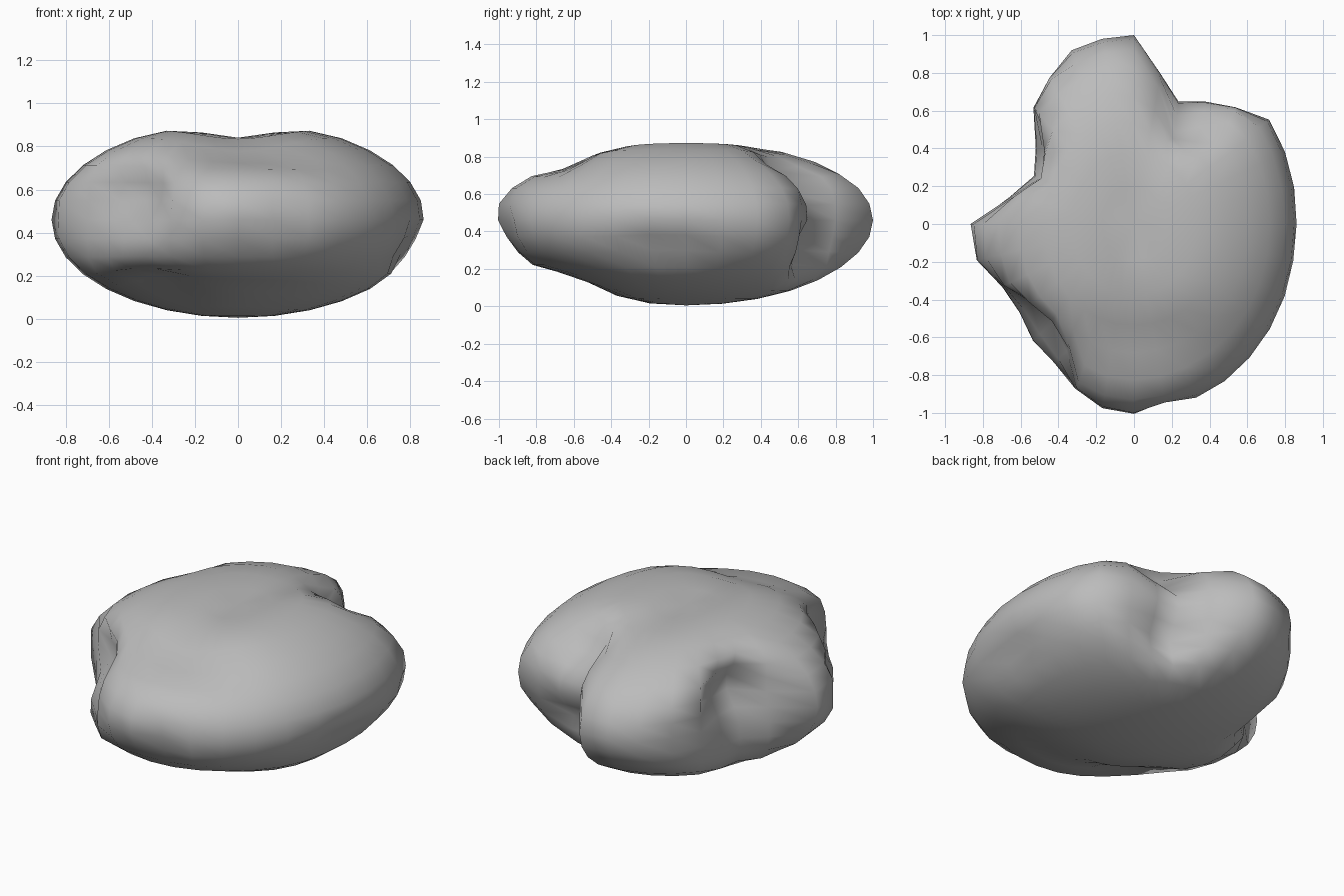
import bpy, bmesh, math
from mathutils import Vector

RX, RY, RZ, CZ = 0.865, 1.0, 0.455, 0.46

# Plan outline of the notched sides, anticlockwise from the right
OUTLINE = [(0.72, 0.55), (0.54, 0.62), (0.23, 0.66), (0.14, 0.80), (0.0, 1.0),
           (-0.17, 0.98), (-0.33, 0.92), (-0.45, 0.77), (-0.535, 0.61),
           (-0.52, 0.40), (-0.53, 0.25), (-0.65, 0.15), (-0.75, 0.05),
           (-0.865, 0.0), (-0.83, -0.20), (-0.70, -0.33), (-0.60, -0.48),
           (-0.535, -0.63), (-0.40, -0.76), (-0.31, -0.88), (-0.17, -0.975),
           (0.0, -1.0), (0.16, -0.94), (0.33, -0.92)]
POLAR = [(math.atan2(y, x) % math.tau, math.hypot(x, y)) for x, y in OUTLINE]

# Dents: centre, push, spread
DENTS = [
    ((0.00, 0.00, 0.90), (0.0, 0.0, -0.075), (0.22, 0.50, 0.30)),    # top hollow
    ((0.05, -0.64, 0.78), (0.0, 0.03, -0.06), (0.40, 0.17, 0.15)),   # front top hollow
    ((0.26, 0.60, 0.74), (-0.02, -0.19, -0.06), (0.22, 0.20, 0.13)), # back right crease
    ((0.30, 0.62, 0.27), (-0.03, -0.13, 0.02), (0.20, 0.25, 0.12)),  # lower back hollow
    ((-0.50, 0.32, 0.59), (0.13, -0.02, 0.0), (0.18, 0.16, 0.13)),   # left back pit
    ((-0.45, -0.57, 0.60), (0.17, 0.16, 0.0), (0.20, 0.20, 0.13)),   # left front pit
    ((-0.40, -0.50, 0.12), (0.05, 0.05, 0.05), (0.25, 0.25, 0.10)),  # left front underside
    ((0.00, -0.62, 0.10), (0.0, 0.02, 0.055), (0.45, 0.24, 0.14)),   # front underside
    ((0.80, -0.12, 0.32), (-0.07, 0.0, 0.02), (0.18, 0.22, 0.09)),   # right side hollow
    ((0.00, -0.95, 0.32), (0.0, 0.03, 0.0), (0.28, 0.20, 0.10)),     # front hollow
    ((0.00, -1.00, 0.55), (0.0, -0.02, 0.0), (0.15, 0.15, 0.10)),    # front nub
]


def plan_radius(a):
    """Outline radius at an angle, full ellipse away from the notches."""
    full = 1 / math.hypot(math.cos(a) / RX, math.sin(a) / RY)
    for (a0, r0), (a1, r1) in zip(POLAR, POLAR[1:]):
        if a0 <= a <= a1:
            t = (a - a0) / max(a1 - a0, 1e-6)
            return full, min(full, r0 + (r1 - r0) * t)
    return full, full


def soft_min(a, b, k):
    h = max(k - abs(a - b), 0) / max(k, 1e-6)
    return min(a, b) - h * h * k / 4


# Dented boulder
bm = bmesh.new()
bmesh.ops.create_uvsphere(bm, u_segments=32, v_segments=16, radius=1)
for v in bm.verts:
    p = Vector((v.co.x * RX, v.co.y * RY, v.co.z * RZ + CZ))
    r = math.hypot(p.x, p.y)
    if r > 1e-4:
        full, limit = plan_radius(math.atan2(p.y, p.x) % math.tau)
        s = soft_min(r, limit, 0.6 * (full - limit)) / r
        p.x *= s
        p.y *= s
    move = Vector()
    for c, push, spread in DENTS:
        d = sum(((p[i] - c[i]) / spread[i]) ** 2 for i in range(3))
        move += Vector(push) * math.exp(-d)
    v.co = p + move

for f in bm.faces:
    f.smooth = True
mesh = bpy.data.meshes.new("boulder")
bm.to_mesh(mesh)
bm.free()
boulder = bpy.data.objects.new("boulder", mesh)
bpy.context.collection.objects.link(boulder)

# Stone colour
stone = bpy.data.materials.new("grey stone")
stone.diffuse_color = (0.5, 0.5, 0.5, 1)
mesh.materials.append(stone)
